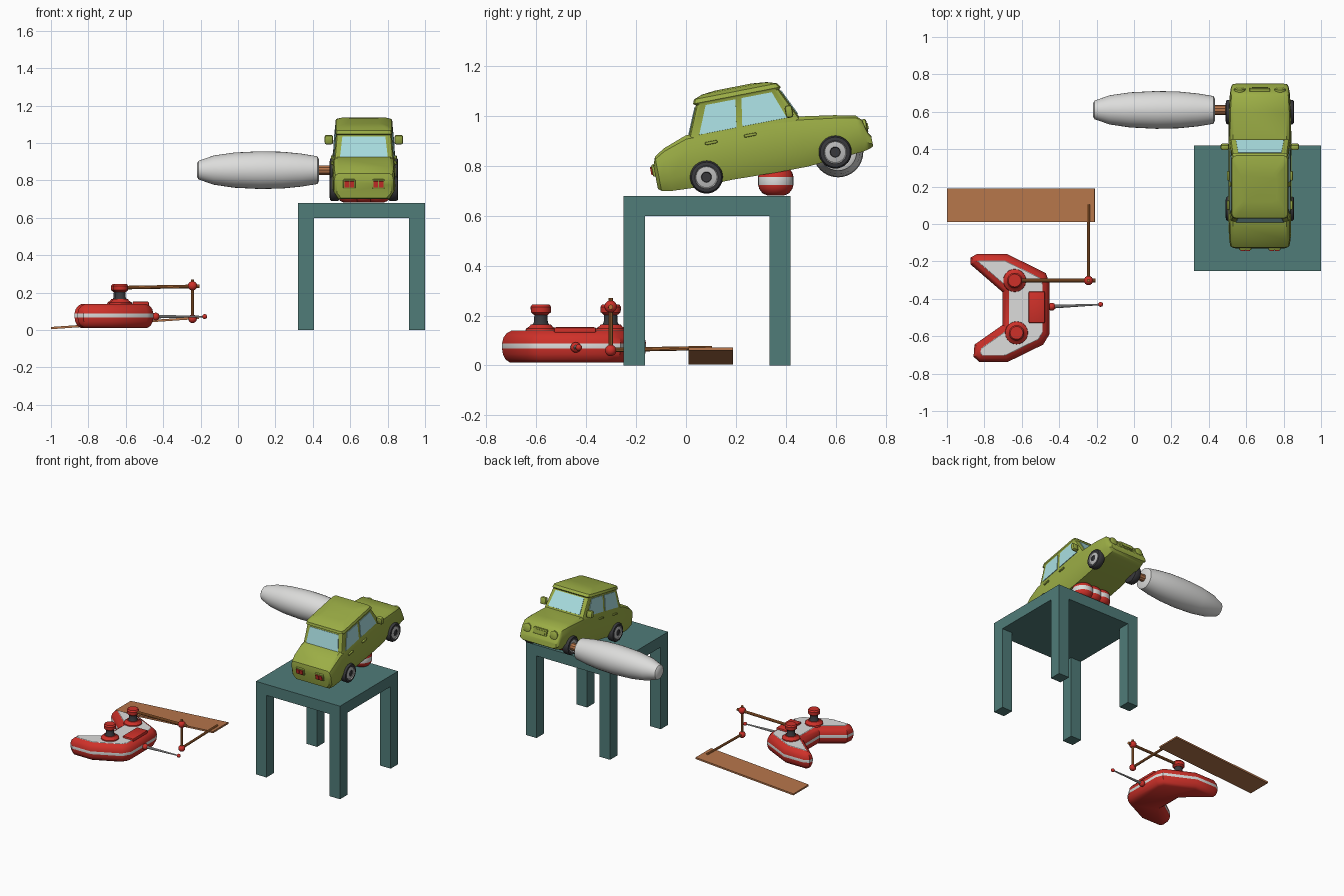
import bpy, bmesh, math
from mathutils import Matrix, Vector

if "Cube" in bpy.data.objects:
    bpy.data.objects.remove(bpy.data.objects["Cube"])

def material(name, r, g, b):
    m = bpy.data.materials.new(name)
    m.diffuse_color = (r, g, b, 1)
    m.use_nodes = True
    m.node_tree.nodes["Principled BSDF"].inputs["Base Color"].default_value = m.diffuse_color
    return m

GREEN = material("olive green", 0.33, 0.42, 0.06)
TEAL = material("teal", 0.08, 0.20, 0.19)
RED = material("red", 0.62, 0.03, 0.022)
WHITE = material("off white", 0.72, 0.72, 0.71)
GLASS = material("pale blue glass", 0.40, 0.74, 0.76)
WOOD = material("wood", 0.47, 0.18, 0.07)
ROD = material("orange rod", 0.47, 0.16, 0.04)
DARK = material("dark rubber", 0.04, 0.04, 0.045)
SILVER = material("silver", 0.5, 0.5, 0.5)

# the car is tilted nose up; local y runs forward, local z up, origin at the rear axle
CAR = Matrix.Translation((0.673, 0.082, 0.755)) @ Matrix.Rotation(math.radians(11), 4, 'X')
WORLD = Matrix()

def finish(name, bm, mats, M=WORLD, angle=35):
    bmesh.ops.recalc_face_normals(bm, faces=bm.faces)
    me = bpy.data.meshes.new(name)
    bm.to_mesh(me)
    bm.free()
    for m in mats:
        me.materials.append(m)
    me.transform(M)
    me.shade_smooth()
    me.set_sharp_from_angle(angle=math.radians(angle))
    ob = bpy.data.objects.new(name, me)
    bpy.context.collection.objects.link(ob)
    return ob

def box(name, c, s, mat, M=WORLD, bevel=0):
    bm = bmesh.new()
    bmesh.ops.create_cube(bm, size=1, matrix=Matrix.Translation(c) @ Matrix.Diagonal((*s, 1)))
    if bevel:
        bmesh.ops.bevel(bm, geom=bm.edges[:], offset=bevel, segments=2, affect='EDGES', profile=0.5)
    return finish(name, bm, [mat], M)

def loft(name, rings, mats, M=WORLD, rule=None, angle=35):
    """Skin closed rings of points; rule(i) gives the material of band i."""
    bm = bmesh.new()
    vs = [[bm.verts.new(p) for p in r] for r in rings]
    n = len(rings[0])
    for i in range(len(vs) - 1):
        for j in range(n):
            k = (j + 1) % n
            f = bm.faces.new((vs[i][j], vs[i][k], vs[i + 1][k], vs[i + 1][j]))
            f.material_index = rule(i) if rule else 0
    bm.faces.new(vs[0][::-1]).material_index = rule(0) if rule else 0
    bm.faces.new(vs[-1]).material_index = rule(len(vs) - 1) if rule else 0
    return finish(name, bm, mats, M, angle)

def lathe(name, origin, axis, profile, mats, M=WORLD, rule=None, n=24, angle=35):
    """Turn (distance, radius) points about an axis."""
    R = Matrix.Translation(origin) @ Vector(axis).to_track_quat('Z', 'Y').to_matrix().to_4x4()
    rings = [[R @ Vector((r * math.cos(2 * math.pi * j / n), r * math.sin(2 * math.pi * j / n), t))
              for j in range(n)] for t, r in profile]
    return loft(name, rings, mats, M, rule, angle)

def rod(name, a, b, r, mat, r2=None):
    d = Vector(b) - Vector(a)
    return lathe(name, a, d, [(0, r), (d.length, r2 or r)], [mat], n=10)

def ball(name, c, r, mat):
    prof = [(-r * math.cos(t), max(r * math.sin(t), r * 0.02)) for t in [math.pi * i / 10 for i in range(11)]]
    return lathe(name, c, (0, 0, 1), prof, [mat], n=16, angle=60)

def plate(name, pts, mat):
    """Thin glass pane through a planar outline on the car."""
    p = [Vector(q) for q in pts]
    n = (p[1] - p[0]).cross(p[2] - p[0]).normalized() * 0.004
    return loft(name, [[q - n for q in p], [q + n for q in p]], [mat], CAR)

# table
box("table_top", (0.66, 0.085, 0.64), (0.68, 0.67, 0.08), TEAL)
for x in (0.3625, 0.9575):
    for y in (-0.2075, 0.3775):
        box("table_leg", (x, y, 0.30), (0.085, 0.085, 0.60), TEAL)

# car body: stations of (forward, bottom, top, half width)
body = [(-.200, -.01, .085, .145), (-.187, -.02, .120, .160), (-.145, -.028, .146, .166),
        (-.05, -.033, .180, .168), (.10, -.030, .178, .168), (.30, -.036, .178, .168),
        (.41, -.036, .168, .168), (.55, -.025, .146, .166), (.635, -.02, .128, .160),
        (.656, -.015, .105, .156), (.668, -.012, .055, .153), (.680, -.006, .035, .145)]
rings = []
for u, b, t, w in body:
    h = t - b
    half = [(.84 * w, b), (w, b + .28 * h), (.99 * w, b + .75 * h), (.95 * w, t - .07 * h), (.85 * w, t)]
    rings.append([(x, u, z) for x, z in half] + [(-x, u, z) for x, z in half[::-1]])
loft("car_body", rings, [GREEN], CAR)

# cabin: levels of (height, back, front, half width) with an overhanging roof
cabin = [(.12, -.06, .43, .161), (.165, -.042, .412, .160), (.290, .013, .354, .149),
         (.298, .003, .362, .153), (.315, .010, .350, .149), (.328, .045, .310, .130), (.334, .10, .25, .09)]
rings = []
for v, a, b, w in cabin:
    c = .022
    half = [(w - c, a), (w - .3 * c, a + .3 * c), (w, a + c), (w, b - c), (w - .3 * c, b - .3 * c), (w - c, b)]
    rings.append([(x, y, v) for x, y in half] + [(-x, y, v) for x, y in half[::-1]])
loft("car_cabin", rings, [GREEN], CAR)

def side_x(v):
    return .160 - (v - .165) * .088

# windows, handles, mirrors on both sides
for s in (-1, 1):
    for name, outline in (("rear_side_window", [(.004, .172), (.156, .172), (.174, .284), (.052, .284)]),
                          ("front_side_window", [(.180, .172), (.362, .172), (.322, .284), (.198, .284)])):
        plate(name, [(s * side_x(v), u, v) for u, v in outline], GLASS)
    for u in (.045, .205):
        box("door_handle", (s * .169, u, .132), (.014, .05, .012), GREEN, CAR, .004)
    box("mirror", (s * .187, .375, .195), (.045, .03, .05), GREEN, CAR, .010)

def end_window(name, a, b, wa, wb):
    plate(name, [(-wa, *a), (wa, *a), (wb, *b), (-wb, *b)], GLASS)

end_window("rear_window", (-.036, .178), (.010, .283), .128, .115)
end_window("windshield", (.406, .178), (.357, .283), .128, .115)

# lamps and grille
for s in (-1, 1):
    box("tail_light_housing", (s * .078, -.197, .066), (.066, .024, .050), GREEN, CAR, .006)
    for k in (-1, 1):
        box("tail_light", (s * .078 + k * .014, -.211, .066), (.024, .008, .032), RED, CAR)
    lathe("headlight", (s * .108, .650, .078), (0, 1, 0), [(0, .030), (.018, .030), (.022, .022)], [GREEN], CAR)
box("grille", (0, .662, .078), (.11, .02, .045), GREEN, CAR, .006)
box("grille_center", (0, .672, .078), (.085, .008, .025), GREEN, CAR)

# wheels: tyre, rim ring and dark hub by radius
wheel = [(0, .05), (.006, .062), (.014, .066), (.044, .066), (.053, .060), (.055, .046),
         (.050, .042), (.054, .024), (.054, .021), (.050, .019)]
for s in (-1, 1):
    for u in (0, .526):
        lathe("wheel", (s * .128, u, 0), (s, 0, 0), wheel, [DARK, SILVER], CAR,
              lambda i: 1 if i in (5, 6, 7) else 0, n=28)

# axle and padded roller on one front wheel
rod("roller_axle", (.40, .61, .855), (.55, .61, .855), .026, WOOD)
lathe("roller", (-.22, .61, .855), (1, 0, 0),
      [(0, .035), (.01, .050), (.09, .078), (.20, .094), (.34, .101), (.46, .098), (.56, .088), (.645, .074), (.652, .06)],
      [WHITE], n=32)

# three banded balls propping up the car
bead = [(0, .035), (.008, .053), (.025, .066), (.042, .071), (.074, .071), (.092, .066), (.108, .053), (.118, .030)]
for x in (.60, .673, .746):
    lathe("prop_ball", (x, .36, .682), (0, 0, 1), bead, [RED, WHITE], rule=lambda i: int(i == 3), n=24, angle=50)

# controller: outline offset inward level by level
outline = [Vector(p) for p in ((-.874, -.180), (-.840, -.160), (-.68, -.160), (-.472, -.262), (-.452, -.315),
           (-.452, -.590), (-.486, -.645), (-.676, -.738), (-.826, -.738), (-.858, -.710),
           (-.853, -.645), (-.703, -.540), (-.703, -.364), (-.874, -.216))]

def inset(pts, d):
    out = []
    for i, p in enumerate(pts):
        e1, e2 = (p - pts[i - 1]).normalized(), (pts[(i + 1) % len(pts)] - p).normalized()
        n1, n2 = Vector((e1.y, -e1.x)), Vector((e2.y, -e2.x))
        out.append(p + (n1 + n2) * d / (1 + n1.dot(n2)))
    return out

levels = [(.012, .032), (.024, .014), (.045, .004), (.068, 0), (.088, 0), (.112, .006), (.130, .020), (.138, .036), (.140, .038)]
loft("controller", [[(p.x, p.y, z) for p in inset(outline, d)] for z, d in levels], [RED, WHITE],
     rule=lambda i: int(i == 3 or i >= 7))
box("controller_panel", (-.520, -.445, .140), (.088, .170, .026), RED, bevel=.008)

# joysticks
for x, y in ((-.638, -.302), (-.628, -.582)):
    lathe("stick_base", (x, y, .135), (0, 0, 1), [(0, .062), (.012, .060), (.022, .045), (.030, .040)], [RED])
    lathe("stick_stalk", (x, y, .160), (0, 0, 1), [(0, .036), (.012, .028), (.045, .026)], [DARK])
    lathe("stick_knob", (x, y, .203), (0, 0, 1), [(0, .028), (.010, .040), (.032, .041), (.042, .034)], [RED])

# antenna
ball("antenna_base", (-.440, -.442, .072), .021, RED)
rod("antenna", (-.440, -.442, .072), (-.178, -.430, .072), .010, SILVER, .004)
ball("antenna_tip", (-.178, -.430, .072), .013, RED)

# linkage from stick to pedal plank
rod("link_arm", (-.66, -.302, .226), (-.205, -.302, .234), .010, ROD)
rod("link_post", (-.243, -.302, .055), (-.243, -.302, .270), .009, ROD)
rod("link_push_rod", (-.243, -.32, .062), (-.243, .105, .070), .009, ROD)
ball("upper_joint", (-.243, -.302, .236), .025, RED)
ball("lower_joint", (-.243, -.302, .060), .023, RED)
tilt = Matrix.Translation((-.605, .10, .038)) @ Matrix.Rotation(-math.atan2(.055, .79), 4, 'Y')
box("pedal_plank", (0, 0, 0), (.792, .178, .012), WOOD, tilt)
